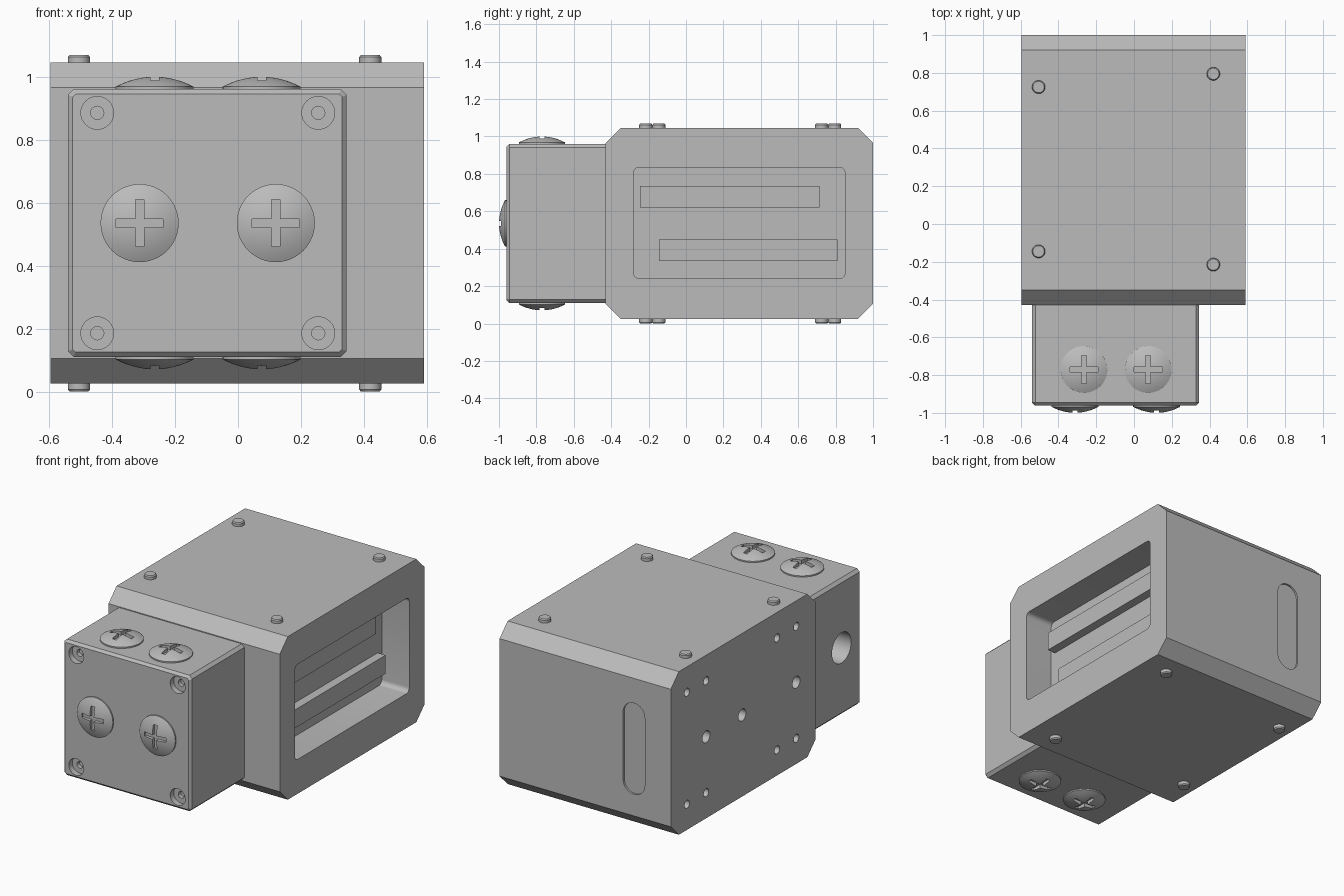
import bpy, bmesh, math
from mathutils import Vector, Matrix

if "Cube" in bpy.data.objects:
    bpy.data.objects.remove(bpy.data.objects["Cube"])

metal = bpy.data.materials.new("light_grey_metal")
metal.diffuse_color = (0.5, 0.5, 0.5, 1)
metal.use_nodes = True
metal.node_tree.nodes["Principled BSDF"].inputs["Base Color"].default_value = metal.diffuse_color


def make_object(name, bm):
    bmesh.ops.recalc_face_normals(bm, faces=bm.faces)
    mesh = bpy.data.meshes.new(name)
    bm.to_mesh(mesh)
    bm.free()
    mesh.materials.append(metal)
    ob = bpy.data.objects.new(name, mesh)
    bpy.context.collection.objects.link(ob)
    return ob


def rounded(cx, cy, w, h, r, n):
    """Outline of a rectangle whose corners are arcs of n segments (n=1 is a chamfer)."""
    pts = []
    for k, (sx, sy) in enumerate([(1, 1), (-1, 1), (-1, -1), (1, -1)]):
        for i in range(n + 1):
            a = math.pi / 2 * (k + i / n)
            pts.append((cx + sx * (w / 2 - r) + r * math.cos(a),
                        cy + sy * (h / 2 - r) + r * math.sin(a)))
    return pts


def circle(cx, cy, r, n=32):
    return [(cx + r * math.cos(2 * math.pi * i / n), cy + r * math.sin(2 * math.pi * i / n))
            for i in range(n)]


def prism(name, pts, axis, a, b, bevel_at=None, bevel=0):
    """Extrude an outline along an axis from a to b."""
    place = {'x': lambda u, v, t: (t, u, v),
             'y': lambda u, v, t: (u, t, v),
             'z': lambda u, v, t: (u, v, t)}[axis]
    bm = bmesh.new()
    lo = [bm.verts.new(place(u, v, a)) for u, v in pts]
    hi = [bm.verts.new(place(u, v, b)) for u, v in pts]
    bm.faces.new(lo)
    bm.faces.new(hi)
    for i in range(len(pts)):
        j = (i + 1) % len(pts)
        bm.faces.new((lo[i], lo[j], hi[j], hi[i]))
    if bevel_at is not None:
        ring = set(lo if bevel_at == a else hi)
        edges = [e for e in bm.edges if e.verts[0] in ring and e.verts[1] in ring]
        bmesh.ops.recalc_face_normals(bm, faces=bm.faces)
        bmesh.ops.bevel(bm, geom=edges, offset=bevel, segments=1, affect='EDGES')
    return make_object(name, bm)


def revolve(name, profile, n=48):
    """Turn a (radius, height) profile around z."""
    bm = bmesh.new()
    rings = [[bm.verts.new((x, y, h)) for x, y in circle(0, 0, r, n)] for r, h in profile]
    for p, q in zip(rings, rings[1:]):
        for i in range(n):
            j = (i + 1) % n
            bm.faces.new((p[i], p[j], q[j], q[i]))
    bm.faces.new(rings[0])
    bm.faces.new(rings[-1])
    return make_object(name, bm)


def cut(target, pts, axis, a, b):
    cutter = prism("cutter", pts, axis, a, b)
    cutter.hide_render = True
    mod = target.modifiers.new("cut", 'BOOLEAN')
    mod.operation = 'DIFFERENCE'
    mod.solver = 'EXACT'
    mod.object = cutter
    bpy.context.view_layer.update()
    deps = bpy.context.evaluated_depsgraph_get()
    result = bpy.data.meshes.new_from_object(target.evaluated_get(deps))
    target.modifiers.clear()
    target.data = result
    bpy.data.objects.remove(cutter)


def copies(source, places):
    """Place linked copies of a z-up part, pointing along a direction."""
    for i, (loc, d) in enumerate(places):
        ob = source if i == 0 else source.copy()
        if i:
            bpy.context.collection.objects.link(ob)
        q = Vector((0, 0, 1)).rotation_difference(Vector(d))
        if d == (0, 0, -1):
            q = Matrix.Rotation(math.pi, 3, 'X').to_quaternion()
        ob.matrix_world = Matrix.Translation(loc) @ q.to_matrix().to_4x4()


# Main body with chamfered long edges
body = prism("main_body", rounded(0.285, 0.535, 1.43, 1.02, 0.08, 2), 'x', -0.595, 0.59)
bpy.data.objects.remove(body)
c, y0, y1, z0, z1 = 0.08, -0.43, 1.0, 0.025, 1.045
body = prism("main_body", [(y0 + c, z0), (y1 - c, z0), (y1, z0 + c), (y1, z1 - c),
                           (y1 - c, z1), (y0 + c, z1), (y0, z1 - c), (y0, z0 + c)],
             'x', -0.595, 0.59)
# Side window recess
cut(body, rounded(0.285, 0.5375, 1.13, 0.595, 0.03, 6), 'x', 0.40, 0.7)
# Label recess on the back
cut(body, rounded(-0.34, 0.525, 0.15, 0.57, 0.0745, 10), 'y', 0.988, 1.1)
# Mounting holes on the left side
for y in (0.84, 0.65, -0.05, -0.24):
    for z in (0.185, 0.885):
        cut(body, circle(y, z, 0.025, 24), 'x', -0.7, -0.50)
for y in (0.65, 0.295, -0.24):
    cut(body, circle(y, 0.535, 0.037, 24), 'x', -0.7, -0.48)

# Rails inside the window
prism("upper_rail", rounded(0.235, 0.6775, 0.96, 0.115, 0.001, 1), 'x', 0.39, 0.455)
prism("lower_rail", rounded(0.3325, 0.3925, 0.955, 0.115, 0.001, 1), 'x', 0.39, 0.455)


# Chamfered terminal box and its lid
def chamfered(r=0.018):
    x0, x1, b, t = -0.54, 0.345, 0.11, 0.96
    return [(x0 + r, b), (x1 - r, b), (x1, b + r), (x1, t - r),
            (x1 - r, t), (x0 + r, t), (x0, t - r), (x0, b + r)]


box = prism("terminal_box", chamfered(), 'y', -0.895, -0.42)
cut(box, circle(-0.766, 0.535, 0.095, 40), 'x', -0.7, -0.40)
lid = prism("box_lid", chamfered(), 'y', -0.96, -0.895, bevel_at=-0.96, bevel=0.015)
for x in (-0.447, 0.255):
    for z in (0.185, 0.885):
        cut(lid, circle(x, z, 0.052), 'y', -1.0, -0.925)
        cut(lid, circle(x, z, 0.021, 16), 'y', -1.0, -0.90)

# Domed plugs with a cross slot
R, rim, top = 0.124, 0.008, 0.04
dome = [(R * math.cos(a), rim + (top - rim) * math.sin(a))
        for a in (math.pi / 2 * i / 10 for i in range(10))]
dome = [(R, -0.005), (R, rim)] + [(R * (1 - i / 10), rim + (top - rim) * (1 - (1 - i / 10) ** 2))
                                  for i in range(1, 10)] + [(0.004, top)]
plug = revolve("domed_plug", dome)
h, w = 0.075, 0.0135
cut(plug, [(h, -w), (h, w), (w, w), (w, h), (-w, h), (-w, w),
           (-h, w), (-h, -w), (-w, -w), (-w, -h), (w, -h), (w, -w)], 'z', 0.016, 0.1)
places = [((x, -0.96, 0.535), (0, -1, 0)) for x in (-0.3125, 0.12)]
for x in (-0.265, 0.075):
    places += [((x, -0.77, 0.96), (0, 0, 1)), ((x, -0.77, 0.11), (0, 0, -1))]
copies(plug, places)

# Locating pins above and below the body
pin = revolve("locating_pin", [(0.035, -0.005), (0.035, 0.017), (0.03, 0.0235)], 32)
places = []
for x, y in ((-0.505, 0.725), (-0.505, -0.145), (0.42, 0.795), (0.42, -0.215)):
    places += [((x, y, 1.045), (0, 0, 1)), ((x, y, 0.0235), (0, 0, -1))]
copies(pin, places)

# Smooth the round parts, keep edges sharp
for ob in bpy.context.collection.objects:
    ob.select_set(True)
    bpy.context.view_layer.objects.active = ob
bpy.ops.object.shade_smooth_by_angle(angle=math.radians(30))
